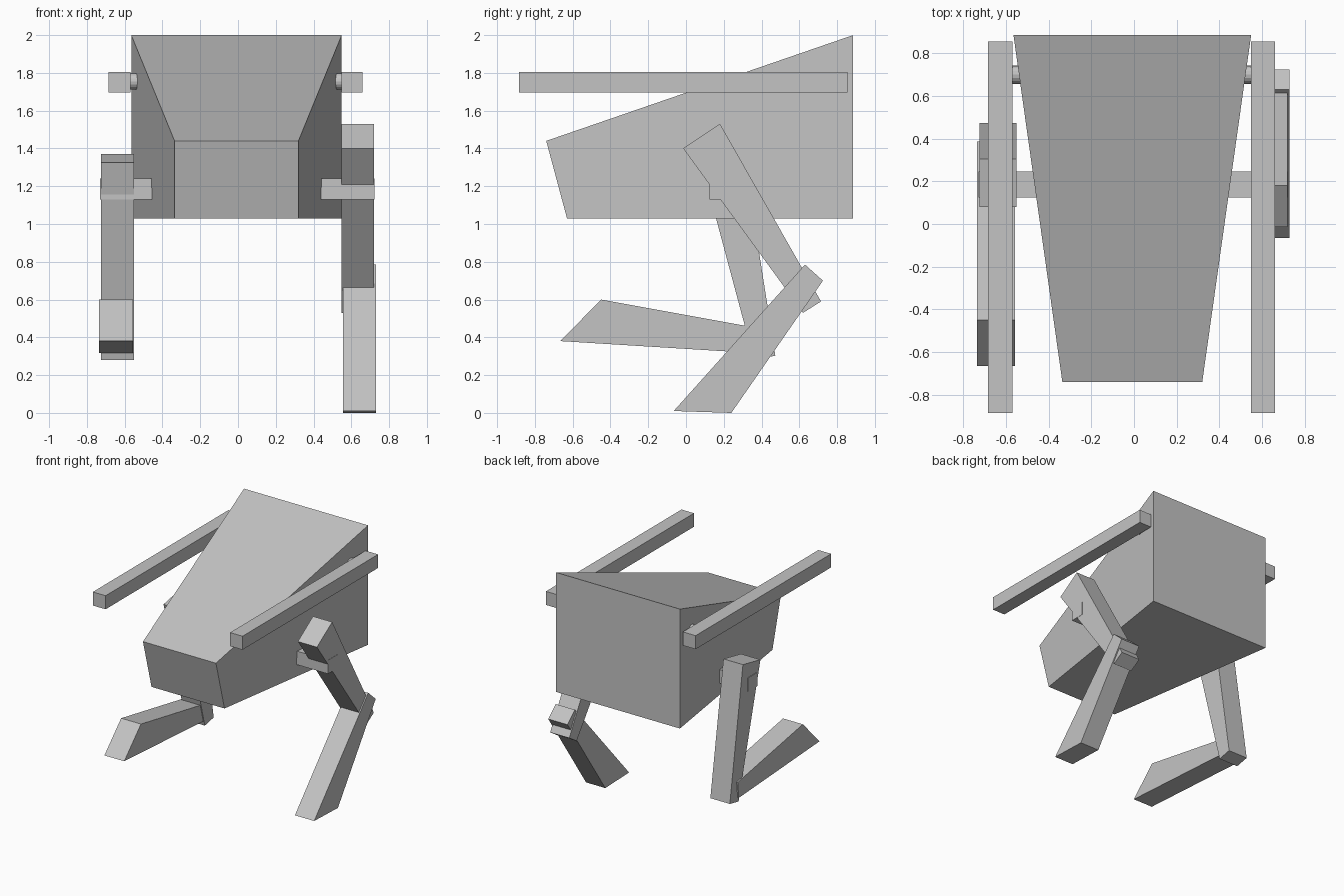
import bpy, bmesh, math
from mathutils import Matrix

if "Cube" in bpy.data.objects:
    bpy.data.objects.remove(bpy.data.objects["Cube"])

grey = bpy.data.materials.new("plain grey")
grey.diffuse_color = (0.55, 0.55, 0.55, 1)
grey.use_nodes = True
grey.node_tree.nodes["Principled BSDF"].inputs["Base Color"].default_value = grey.diffuse_color


def finish(name, bm):
    bmesh.ops.recalc_face_normals(bm, faces=bm.faces)
    mesh = bpy.data.meshes.new(name)
    bm.to_mesh(mesh)
    bm.free()
    mesh.materials.append(grey)
    obj = bpy.data.objects.new(name, mesh)
    bpy.context.collection.objects.link(obj)
    return obj


def prism(name, profile, x_range):
    """Side profile of (y, z) points stretched across x; x_range(y) gives both sides."""
    bm = bmesh.new()
    sides = [[bm.verts.new((x_range(y)[i], y, z)) for y, z in profile] for i in (0, 1)]
    bm.faces.new(sides[0])
    bm.faces.new(sides[1])
    n = len(profile)
    for i in range(n):
        j = (i + 1) % n
        bm.faces.new((sides[0][i], sides[0][j], sides[1][j], sides[1][i]))
    return finish(name, bm)


def box(name, x0, x1, y0, y1, z0, z1):
    return prism(name, [(y0, z0), (y1, z0), (y1, z1), (y0, z1)], lambda y: (x0, x1))


# wedge body: narrow nose, wide tall back
def body_width(y):
    half = 0.328 if y < 0 else 0.557
    return (-0.008 - half, -0.008 + half)


prism("body", [(-0.74, 1.44), (-0.63, 1.03), (0.885, 1.03), (0.885, 2.0)], body_width)

# side barrels and their short round mounts
for side, x0, x1 in (("left", -0.685, -0.57), ("right", 0.548, 0.66)):
    box(side + "_barrel", x0, x1, -0.885, 0.855, 1.695, 1.805)
    bm = bmesh.new()
    place = Matrix.Translation(((x0 + x1) / 2 * 0.9, 0.70, 1.755)) @ Matrix.Rotation(math.pi / 2, 4, 'Y')
    bmesh.ops.create_cone(bm, cap_ends=True, segments=16, radius1=0.043,
                          radius2=0.043, depth=0.15, matrix=place)
    finish(side + "_barrel_mount", bm)

# hip blocks joining legs to body
box("left_hip", -0.73, -0.40, 0.125, 0.245, 1.13, 1.24)
box("right_hip", 0.40, 0.722, 0.125, 0.245, 1.13, 1.24)

# legs in mid stride: right one planted, left one lifted
legs = {
    "right_thigh": ([(-0.015, 1.40), (0.18, 1.53), (0.715, 0.59), (0.62, 0.53)], 0.548, 0.72),
    "right_shin": ([(-0.065, 0.01), (0.24, 0.0), (0.725, 0.70), (0.63, 0.785)], 0.557, 0.73),
    "left_thigh": ([(0.08, 1.325), (0.305, 1.37), (0.473, 0.303), (0.36, 0.28)], -0.725, -0.55),
    "left_shin": ([(-0.665, 0.38), (-0.45, 0.60), (0.386, 0.448), (0.373, 0.316)], -0.735, -0.557),
}
for name, (profile, x0, x1) in legs.items():
    prism(name, profile, lambda y, a=x0, b=x1: (a, b))
